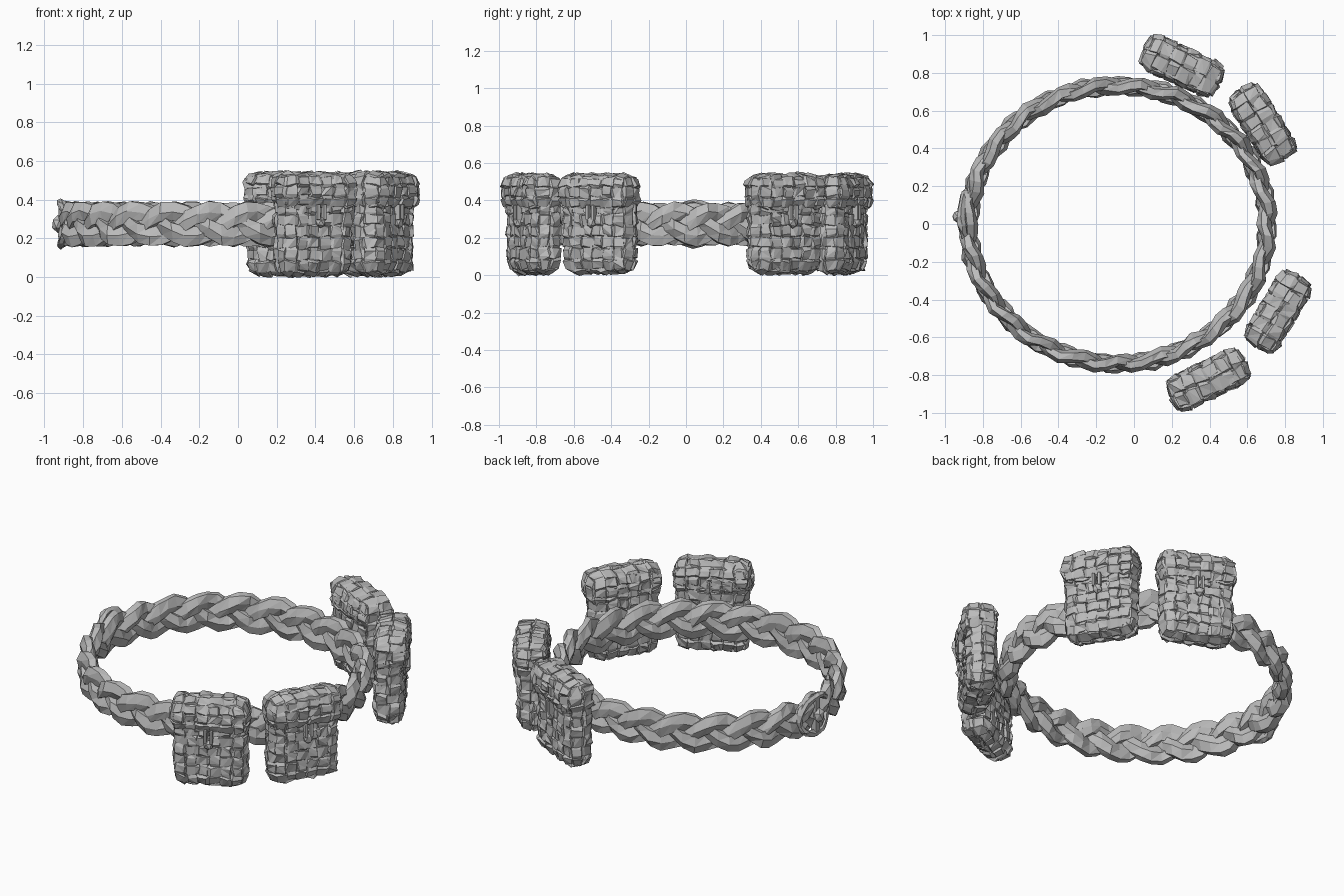
import bpy, bmesh, random
from math import sin, cos, tau, radians
from mathutils import Vector, Matrix

random.seed(4)
if "Cube" in bpy.data.objects:
    bpy.data.objects.remove(bpy.data.objects["Cube"])

GREY = (0.5, 0.5, 0.5, 1)
grey = bpy.data.materials.new("plain grey")
grey.use_nodes = True
grey.diffuse_color = GREY
grey.node_tree.nodes["Principled BSDF"].inputs["Base Color"].default_value = GREY


def finish(bm, name, matrix=Matrix()):
    bmesh.ops.recalc_face_normals(bm, faces=bm.faces)
    mesh = bpy.data.meshes.new(name)
    bm.to_mesh(mesh)
    bm.free()
    mesh.materials.append(grey)
    obj = bpy.data.objects.new(name, mesh)
    obj.matrix_world = matrix
    bpy.context.collection.objects.link(obj)


def rough(p, amount):
    return p + Vector([random.uniform(-amount, amount) for _ in range(3)])


def skin_loop(bm, sections):
    """Join a closed run of equal cross-sections into a tube."""
    rings = [[bm.verts.new(p) for p in s] for s in sections]
    for a, b in zip(rings, rings[1:] + rings[:1]):
        for i in range(len(a)):
            j = (i + 1) % len(a)
            quad = (a[i], a[j], b[j], b[i])
            bm.faces.new(quad[:3])
            bm.faces.new((quad[0], quad[2], quad[3]))


def woven_box(bm, centre, half, cells, rounding=0.055, lift=0.006, thick=0.013):
    """Interlaced bands running round a rounded box in all three directions."""
    centre, half = Vector(centre), Vector(half)
    inner = Vector([max(h - rounding, 0.005) for h in half])
    size = [2 * h / c for h, c in zip(half, cells)]
    for k in range(3):
        a, b = [n for n in range(3) if n != k]
        across = Vector([float(n == k) for n in range(3)])
        for i in range(cells[k]):
            sections = []
            for run, face, way, side in ((a, b, 1, -1), (b, a, 1, 1), (a, b, -1, 1), (b, a, -1, -1)):
                steps = range(cells[run])
                for j in (steps if way > 0 else reversed(steps)):
                    over = ((i + j) % 2 == 0) == (k < run)
                    for frac in (0.2, 0.8) if way > 0 else (0.8, 0.2):
                        p = Vector()
                        p[k] = -half[k] + size[k] * (i + 0.5)
                        p[run] = -half[run] + size[run] * (j + frac)
                        p[face] = side * half[face]
                        core = Vector([max(-m, min(m, c)) for c, m in zip(p, inner)])
                        n = (p - core).normalized()
                        p = core + n * min(rounding, (p - core).length)
                        p += centre + n * (lift if over else -lift)
                        w = (across - n * across.dot(n)).normalized() * size[k] * 0.52
                        sections.append([rough(q, 0.0075) for q in (
                            p - w - n * thick, p - w * 0.8 + n * thick,
                            p + w * 0.8 + n * thick, p + w - n * thick)])
            skin_loop(bm, sections)


def solid_box(bm, centre, half, bevel=0.03):
    made = bmesh.ops.create_cube(bm, size=2, matrix=Matrix.Translation(centre) @ Matrix.Diagonal((*half, 1)))
    edges = {e for v in made["verts"] for e in v.link_edges}
    bmesh.ops.bevel(bm, geom=list(edges), offset=bevel, segments=2, affect='EDGES', profile=0.5)


def pebble(bm, centre, scale):
    made = bmesh.ops.create_icosphere(bm, subdivisions=1, radius=1,
                                      matrix=Matrix.Translation(centre) @ Matrix.Diagonal((*scale, 1)))
    for v in made["verts"]:
        v.co = rough(v.co, 0.003)


# Braided belt: three flattened strands plaited round an oval
BELT_Z, PLAITS, STEPS, SIDES = 0.274, 8, 80, 6
bm = bmesh.new()
for strand in range(3):
    sections = []
    for s in range(STEPS):
        t = tau * s / STEPS
        phase = PLAITS * t + strand * tau / 3
        out = Vector((cos(t), sin(t), 0))
        mid = Vector((-0.085 + 0.79 * cos(t), -0.003 + 0.735 * sin(t), BELT_Z + 0.066 * sin(phase)))
        mid += out * 0.021 * sin(2 * phase)
        lean = 0.5 * cos(phase)
        ring = []
        for q in range(SIDES):
            f = tau * q / SIDES
            x, z = 0.038 * cos(f), 0.058 * sin(f)
            ring.append(rough(mid + out * (x * cos(lean) - z * sin(lean) * 0.3) + Vector((0, 0, z)), 0.006))
        sections.append(ring)
    skin_loop(bm, sections)
finish(bm, "braided_belt")

# Clasp: rope oval lashed on the belt end, with a toggle
bm = bmesh.new()
sections = []
for s in range(20):
    t = tau * s / 20
    out = Vector((0, cos(t), sin(t)))
    mid = Vector((-0.915 + 0.03 * cos(t) ** 2, 0.04 + 0.13 * cos(t), BELT_Z + 0.11 * sin(t)))
    sections.append([rough(mid + out * 0.02 * cos(tau * q / 6) + Vector((0.022 * sin(tau * q / 6), 0, 0)), 0.005)
                     for q in range(6)])
skin_loop(bm, sections)
finish(bm, "clasp_loop")
bm = bmesh.new()
pebble(bm, (-0.93, 0.04, BELT_Z), (0.032, 0.035, 0.045))
solid_box(bm, (-0.91, 0.04, BELT_Z), (0.018, 0.024, 0.115), 0.008)
finish(bm, "clasp_toggle")

# Four woven pouches: centre x, centre y, outward direction in degrees
POUCHES = {
    "back": (0.25, 0.832, 65),
    "back_left": (0.675, 0.525, 32),
    "front_left": (0.758, -0.462, -31),
    "front": (0.39, -0.82, -64),
}
for label, (x, y, facing) in POUCHES.items():
    place = Matrix.Translation((x, y, 0)) @ Matrix.Rotation(radians(facing - 90), 4, 'Z')

    bm = bmesh.new()
    woven_box(bm, (0, -0.006, 0.267), (0.19, 0.066, 0.242), (6, 2, 8))
    solid_box(bm, (0, -0.006, 0.267), (0.186, 0.062, 0.238))
    finish(bm, label + "_pouch_body", place)

    bm = bmesh.new()
    woven_box(bm, (0, 0.006, 0.443), (0.202, 0.08, 0.08), (6, 2, 3), 0.05)
    solid_box(bm, (0, 0.006, 0.443), (0.197, 0.075, 0.075))
    finish(bm, label + "_pouch_flap", place)

    # Fastening strap and toggle hanging from the flap
    bm = bmesh.new()
    for side in (-1, 1):
        solid_box(bm, (side * 0.017, 0.088, 0.335), (0.008, 0.018, 0.04), 0.004)
    pebble(bm, (0, 0.085, 0.282), (0.03, 0.026, 0.032))
    finish(bm, label + "_pouch_toggle", place)
